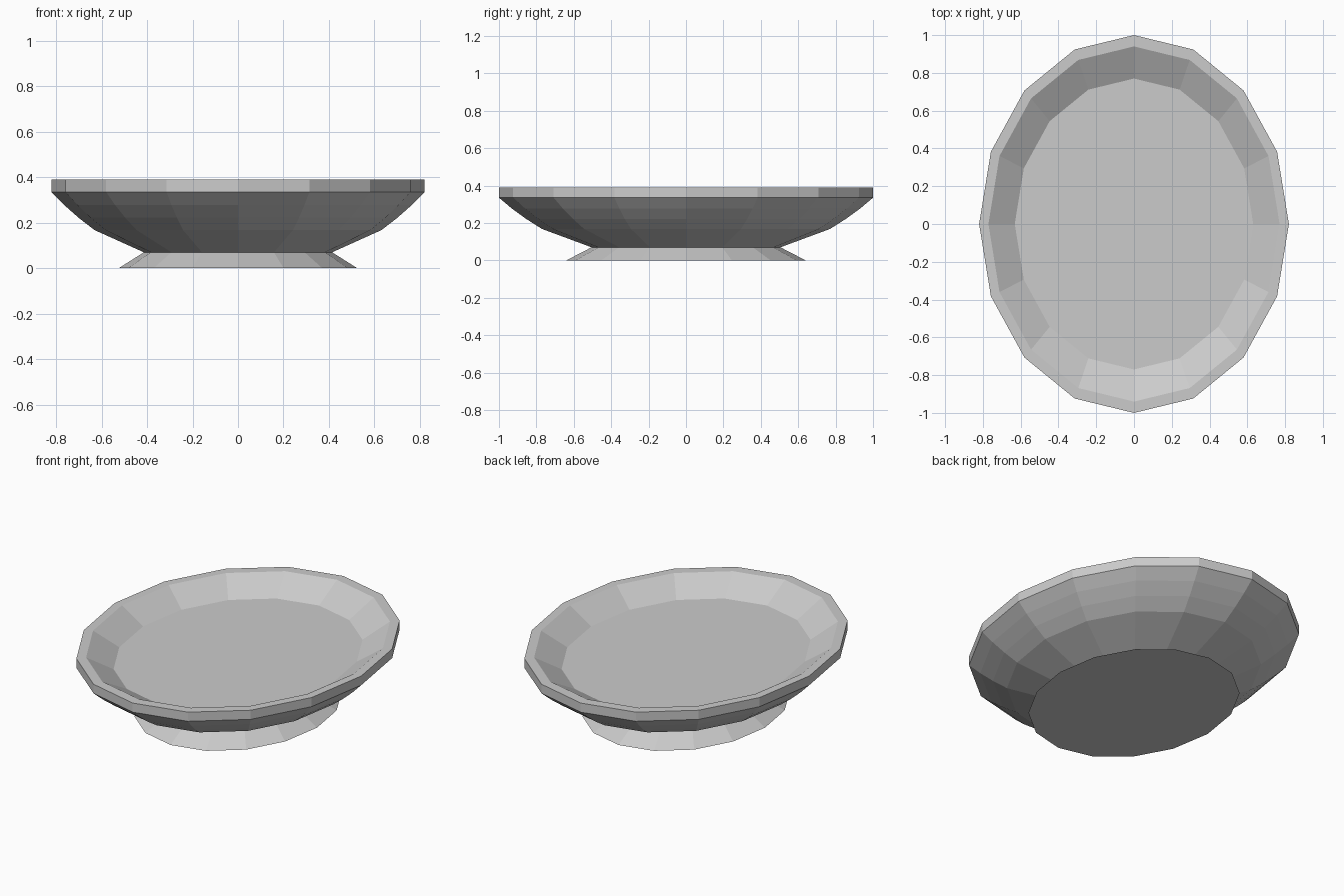
import bpy, bmesh, math

if "Cube" in bpy.data.objects:
    bpy.data.objects.remove(bpy.data.objects["Cube"])

SIDES = 16
HALF_X, HALF_Y = 0.82, 1.0


def loft(name, profile, cap_start=False, cap_end=False):
    """Sweep a (scale, z) profile around an ellipse with flat facets."""
    bm = bmesh.new()
    rings = []
    for s, z in profile:
        ring = []
        for i in range(SIDES):
            a = 2 * math.pi * i / SIDES
            ring.append(bm.verts.new((HALF_X * s * math.cos(a), HALF_Y * s * math.sin(a), z)))
        rings.append(ring)
    for lo, hi in zip(rings, rings[1:]):
        for i in range(SIDES):
            j = (i + 1) % SIDES
            bm.faces.new((lo[i], lo[j], hi[j], hi[i]))
    if cap_start:
        bm.faces.new(rings[0][::-1])
    if cap_end:
        bm.faces.new(rings[-1])
    mesh = bpy.data.meshes.new(name)
    bm.to_mesh(mesh)
    bm.free()
    obj = bpy.data.objects.new(name, mesh)
    bpy.context.collection.objects.link(obj)
    return obj


# Flared foot with a closed underside
loft("foot", [(0.64, 0.0), (0.505, 0.07)], cap_start=True)

# Bowl: outer wall, upright rim band, flat lip, inner slope and floor
loft("bowl", [(0.505, 0.07), (0.77, 0.168), (0.855, 0.222), (0.932, 0.278),
              (1.0, 0.335), (1.0, 0.39), (0.94, 0.39), (0.77, 0.30)], cap_end=True)
